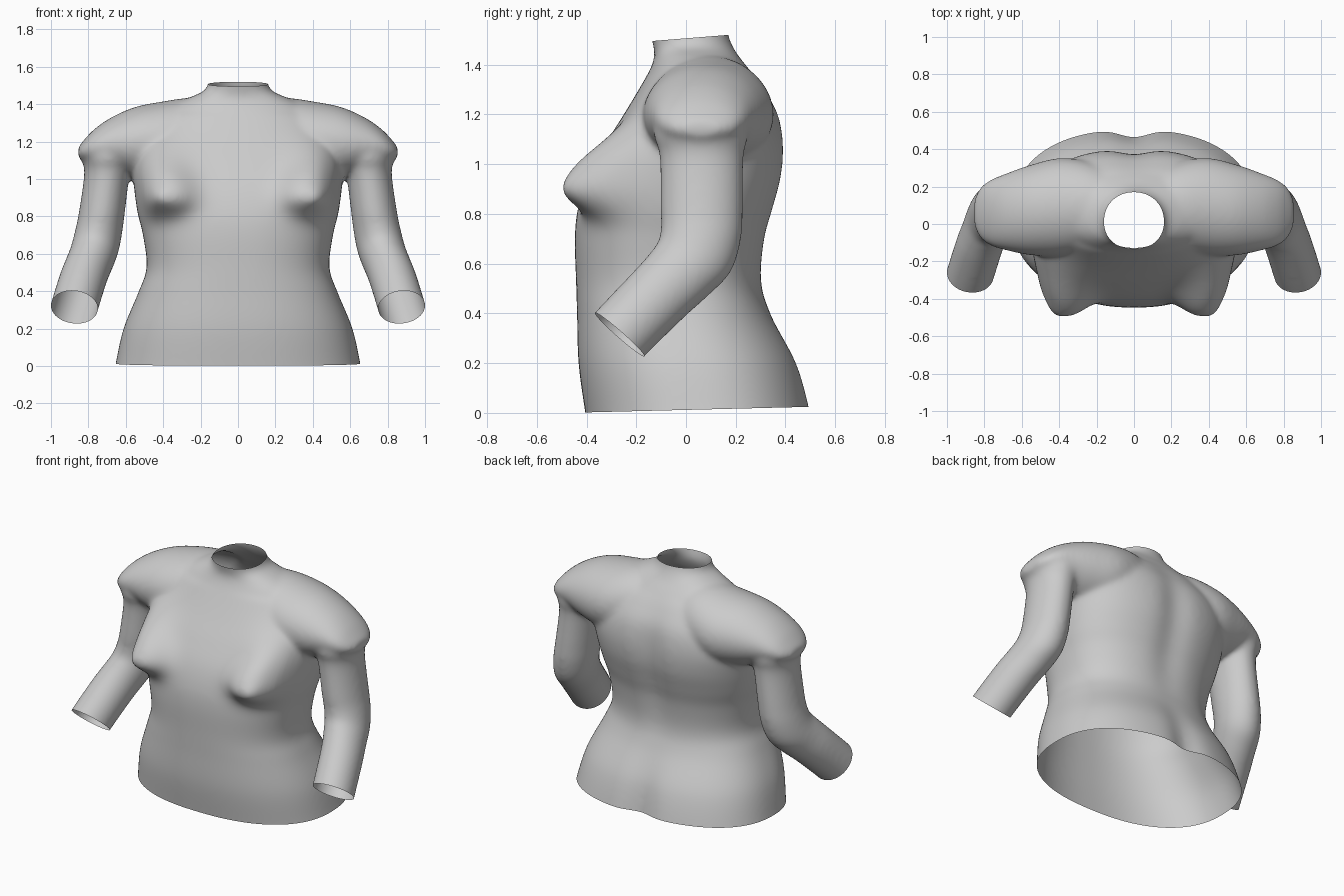
import bpy, bmesh
from math import sin, cos, pi, radians, exp, copysign
from mathutils import Vector

if "Cube" in bpy.data.objects:
    bpy.data.objects.remove(bpy.data.objects["Cube"])

bm = bmesh.new()
N = 120


def spline(rows, steps=6):
    """Catmull-Rom interpolation of rows of numbers."""
    out = []
    for i in range(len(rows) - 1):
        a, b, c, d = (rows[max(i - 1, 0)], rows[i], rows[i + 1], rows[min(i + 2, len(rows) - 1)])
        for k in range(steps):
            t = k / steps
            out.append([q + .5 * t * (r - p + t * (2*p - 5*q + 4*r - s + t * (3*(q - r) + s - p)))
                        for p, q, r, s in zip(a, b, c, d)])
    return out + [list(rows[-1])]


def loft(rows, ring):
    """Closed skin over the rings made from each interpolated row."""
    loops = [[bm.verts.new(ring(r, 2 * pi * i / N)) for i in range(N)] for r in spline(rows)]
    faces = [bm.faces.new((a[i], a[(i + 1) % N], b[(i + 1) % N], b[i]))
             for a, b in zip(loops, loops[1:]) for i in range(N)]
    faces += [bm.faces.new(loops[0]), bm.faces.new(loops[-1])]
    bmesh.ops.recalc_face_normals(bm, faces=faces)


def bump(x, z, cx, cz, inner, outer, down, up, power=1):
    """Lopsided bell with its own spread in each direction."""
    dx, dz = x - cx, z - cz
    r2 = (dx / (outer if dx > 0 else inner)) ** 2 + (dz / (up if dz > 0 else down)) ** 2
    return exp(-r2 ** power)


# trunk: z, half width, front y, back y, depth of centre groove at the back
trunk = [(-.10, .68, -.39, .52, .045), (0, .657, -.405, .51, .045), (.2, .612, -.432, .452, .025),
         (.4, .53, -.438, .342, .004), (.53, .488, -.442, .308, .008), (.7, .508, -.447, .325, .02),
         (.82, .537, -.435, .358, .025), (.95, .555, -.395, .392, .028), (1.08, .563, -.325, .40, .028),
         (1.2, .53, -.25, .378, .02), (1.3, .47, -.19, .32, .01), (1.38, .38, -.145, .255, 0),
         (1.43, .275, -.127, .215, 0), (1.47, .185, -.13, .19, 0), (1.52, .157, -.142, .17, 0),
         (1.6, .157, -.15, .16, 0)]


def trunk_ring(r, a):
    z, w, f, b, g = r
    e = 2 / (2.35 if z < 1.35 else 2.1)
    x = copysign(abs(cos(a)) ** e, cos(a)) * w
    y = copysign(abs(sin(a)) ** e, sin(a)) * (b - f) / 2 + (f + b) / 2
    if sin(a) > 0:
        y -= g * exp(-(x / .10) ** 2)
    else:
        # bust, its tip, and the chest muscle running to the armpit
        m, k = abs(x), min(1, -sin(a) * 2.2)
        y -= k * (.155 * bump(m, z, .42, .92, .18, .13, .115, .165, 1.4)
                  + .035 * bump(m, z, .43, .905, .06, .055, .05, .06)
                  + .05 * bump(m, z, .44, 1.13, .17, .14, .12, .11))
    return x, y, z


loft(trunk, trunk_ring)

# shoulder: x, centre y, half depth, bottom z, top z
shoulder = [(.1, .09, .19, 1.05, 1.43), (.25, .095, .24, 1.0, 1.435), (.4, .09, .262, .98, 1.415),
            (.55, .075, .242, 1.0, 1.385), (.68, .065, .207, 1.045, 1.328), (.77, .06, .175, 1.075, 1.265),
            (.825, .06, .132, 1.095, 1.207), (.855, .06, .07, 1.115, 1.17)]
# arm: centre x y z, bend angle, half width, half depth
arm = [(.685, .06, 1.22, 0, .125, .175), (.692, .06, 1.12, 0, .143, .19), (.70, .063, 1.03, 0, .122, .169),
       (.728, .063, .82, 2, .123, .166), (.745, .06, .72, 10, .127, .163), (.765, .035, .63, 24, .13, .158),
       (.79, -.025, .56, 36, .13, .146), (.825, -.11, .475, 41, .129, .138),
       (.875, -.267, .315, 41, .129, .134), (.907, -.366, .203, 41, .129, .133)]

for s in (1, -1):
    loft(shoulder, lambda r, a: (s * r[0], r[1] + r[2] * cos(a),
                                 (r[3] + r[4]) / 2 + (r[4] - r[3]) / 2 * sin(a)))
    loft(arm, lambda r, a: (s * (r[0] + r[4] * cos(a)),
                            r[1] + r[5] * sin(a) * cos(radians(r[3])),
                            r[2] - r[5] * sin(a) * sin(radians(r[3]))))

mesh = bpy.data.meshes.new("torso_body")
bm.to_mesh(mesh)
bm.free()
body = bpy.data.objects.new("torso_body", mesh)
bpy.context.collection.objects.link(body)
bpy.context.view_layer.objects.active = body
body.select_set(True)

# fuse the parts into one soft skin
rm = body.modifiers.new("fuse", 'REMESH')
rm.mode = 'VOXEL'
rm.voxel_size = .0125
sm = body.modifiers.new("soften", 'SMOOTH')
sm.factor = .5
sm.iterations = 22
for m in ("fuse", "soften"):
    bpy.ops.object.modifier_apply(modifier=m)

# open the waist, neck and arm ends
bm = bmesh.new()
bm.from_mesh(body.data)


def cut(co, no, pick):
    fs = [f for f in bm.faces if pick(f.calc_center_median())]
    geom = list({e for f in fs for e in f.edges}) + list({v for f in fs for v in f.verts}) + fs
    bmesh.ops.bisect_plane(bm, geom=geom, plane_co=co, plane_no=no, clear_outer=True)


for s in (1, -1):
    cut((s * .875, -.267, .315), Vector((s * .1, -.66, -.75)),
        lambda c: c.x * s > .69 and c.z < .6)
cut((0, -.4, .002), Vector((0, .025, -1)), lambda c: abs(c.x) < .7 and c.z < .2)
cut((0, -.14, 1.495), Vector((0, -.08, 1)), lambda c: c.z > 1.4)
bm.to_mesh(body.data)
bm.free()
bpy.ops.object.shade_smooth()
